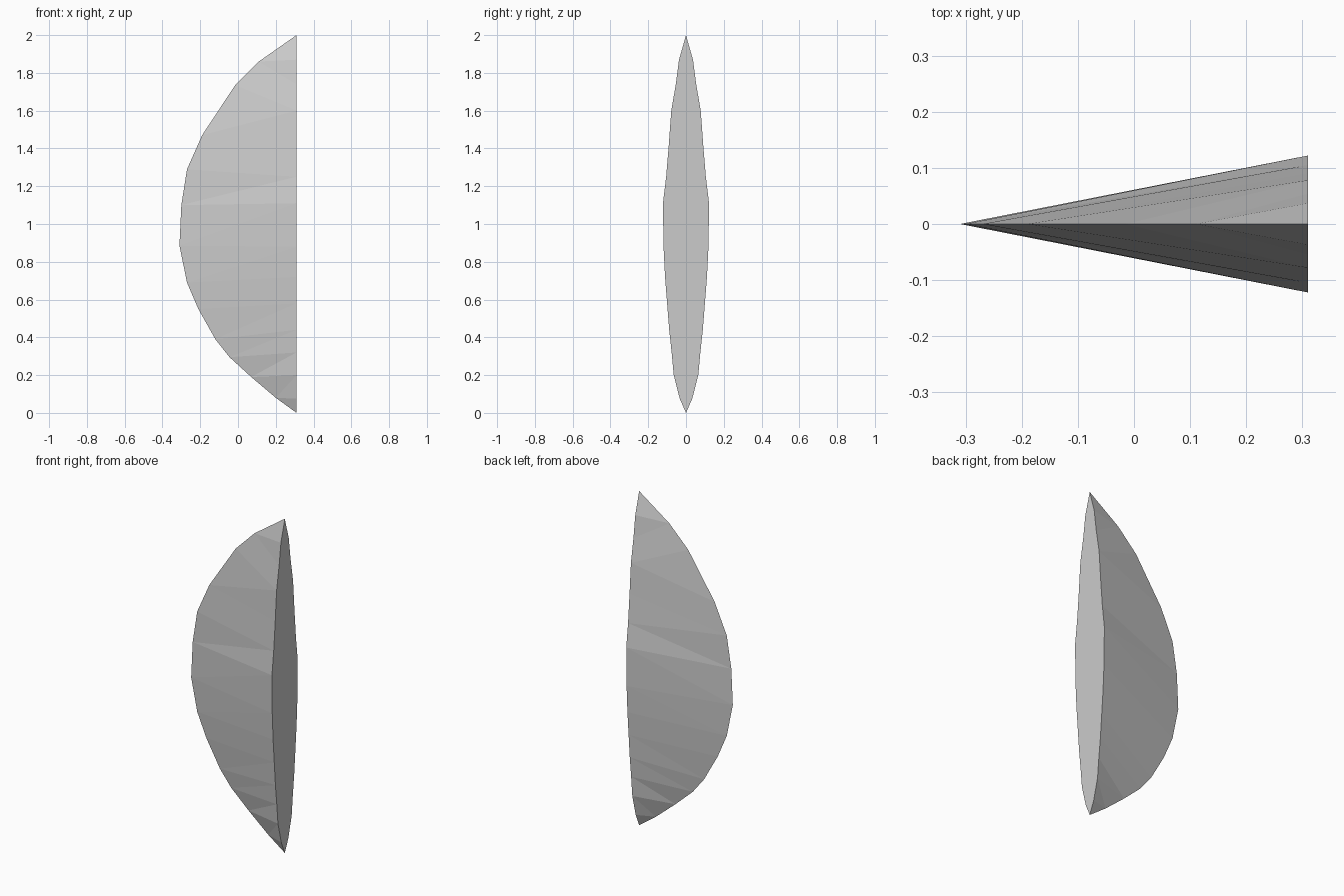
import bpy, bmesh

if "Cube" in bpy.data.objects:
    bpy.data.objects.remove(bpy.data.objects["Cube"])

# Sharp curved rim in the y = 0 plane (x, z), paired with
# half-outline of the flat back at x = BACK (y, z), top to bottom
BACK = 0.31
rim = [(0.11, 1.86), (-0.015, 1.735), (-0.19, 1.47), (-0.27, 1.29),
       (-0.30, 1.10), (-0.31, 0.885), (-0.27, 0.69), (-0.21, 0.55),
       (-0.12, 0.39), (-0.045, 0.295), (0.07, 0.19), (0.20, 0.08)]
back = [(0.037, 1.87), (0.054, 1.74), (0.078, 1.60), (0.091, 1.42),
        (0.105, 1.25), (0.122, 1.11), (0.119, 0.88), (0.111, 0.72),
        (0.10, 0.58), (0.089, 0.44), (0.076, 0.32), (0.065, 0.20)]
heel = (0.033, 0.075)

bm = bmesh.new()
tip_top = bm.verts.new((BACK, 0, 2))
tip_low = bm.verts.new((BACK, 0, 0))
rim_v = [bm.verts.new((x, 0, z)) for x, z in rim]

# Ruled cheeks, one on each side of the rim
outline = {}
for s in (-1, 1):
    edge = [bm.verts.new((BACK, s * y, z)) for y, z in back + [heel]]
    outline[s] = edge
    bm.faces.new((tip_top, rim_v[0], edge[0]))
    for i in range(len(rim) - 1):
        bm.faces.new((rim_v[i], rim_v[i + 1], edge[i + 1]))
        bm.faces.new((rim_v[i], edge[i + 1], edge[i]))
    bm.faces.new((rim_v[-1], edge[-1], edge[-2]))
    bm.faces.new((rim_v[-1], tip_low, edge[-1]))

# Flat back
bm.faces.new([tip_top] + outline[1] + [tip_low] + outline[-1][::-1])
bmesh.ops.recalc_face_normals(bm, faces=bm.faces)

mesh = bpy.data.meshes.new("curved_wedge")
bm.to_mesh(mesh)
bm.free()
bpy.context.collection.objects.link(bpy.data.objects.new("curved_wedge", mesh))
